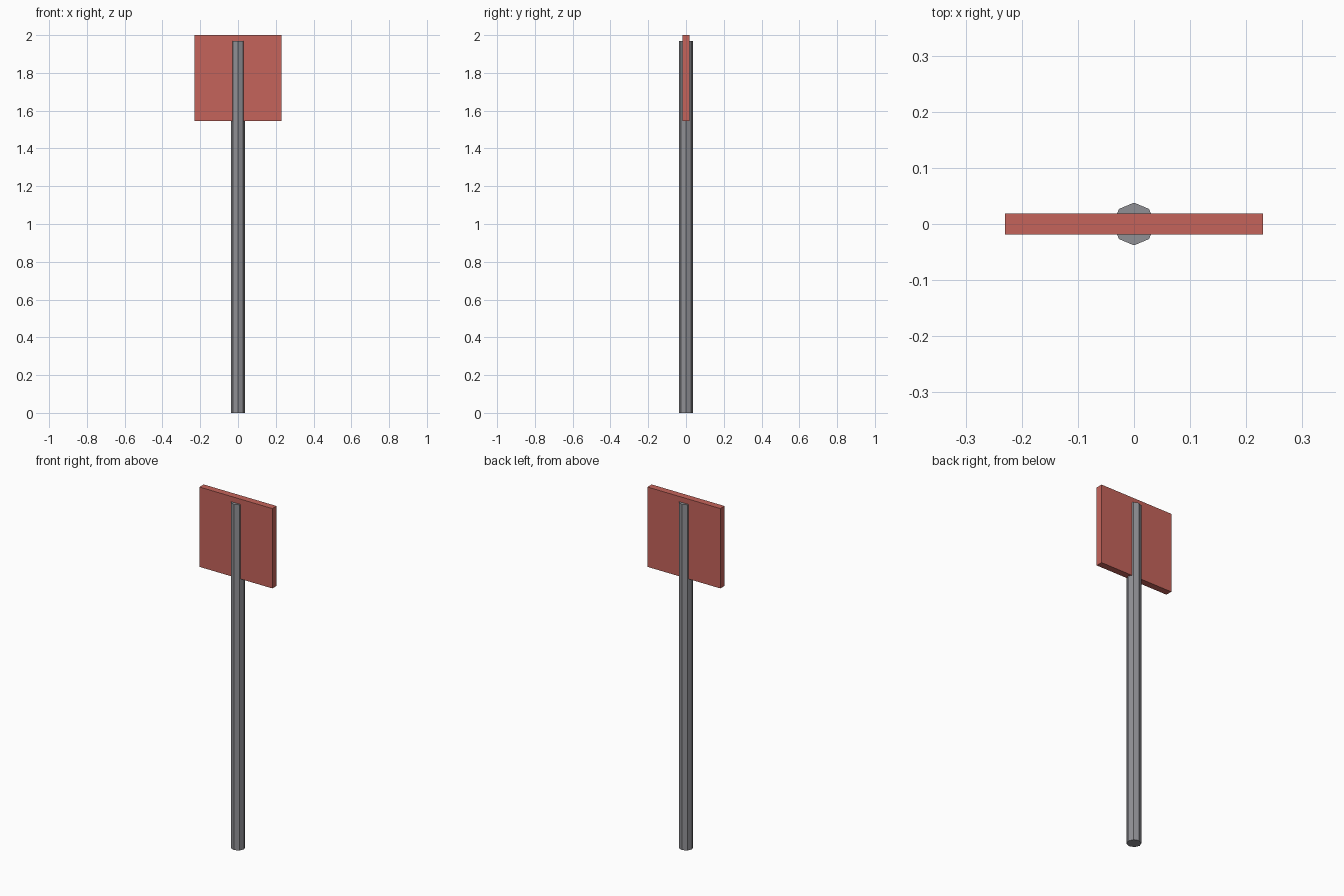
import bpy

if "Cube" in bpy.data.objects:
    bpy.data.objects.remove(bpy.data.objects["Cube"])


def material(name, color):
    m = bpy.data.materials.new(name)
    m.diffuse_color = (*color, 1.0)
    m.use_nodes = True
    m.node_tree.nodes["Principled BSDF"].inputs["Base Color"].default_value = m.diffuse_color
    return m


red = material("sign_red", (0.56, 0.127, 0.105))
grey = material("pole_grey", (0.28, 0.28, 0.30))

# Eight-sided pole, corners on the axes
POLE_TOP = 1.97
bpy.ops.mesh.primitive_cylinder_add(vertices=8, radius=0.038, depth=POLE_TOP,
                                    location=(0, 0, POLE_TOP / 2))
pole = bpy.context.object
pole.name = "pole"
pole.data.materials.append(grey)

# Flat sign board, the pole runs through its middle
BOTTOM, TOP = 1.545, 2.0
bpy.ops.mesh.primitive_cube_add(size=1, location=(0, 0, (BOTTOM + TOP) / 2))
board = bpy.context.object
board.name = "sign_board"
board.scale = (0.46, 0.038, TOP - BOTTOM)
bpy.ops.object.transform_apply(location=False, rotation=False, scale=True)
board.data.materials.append(red)
